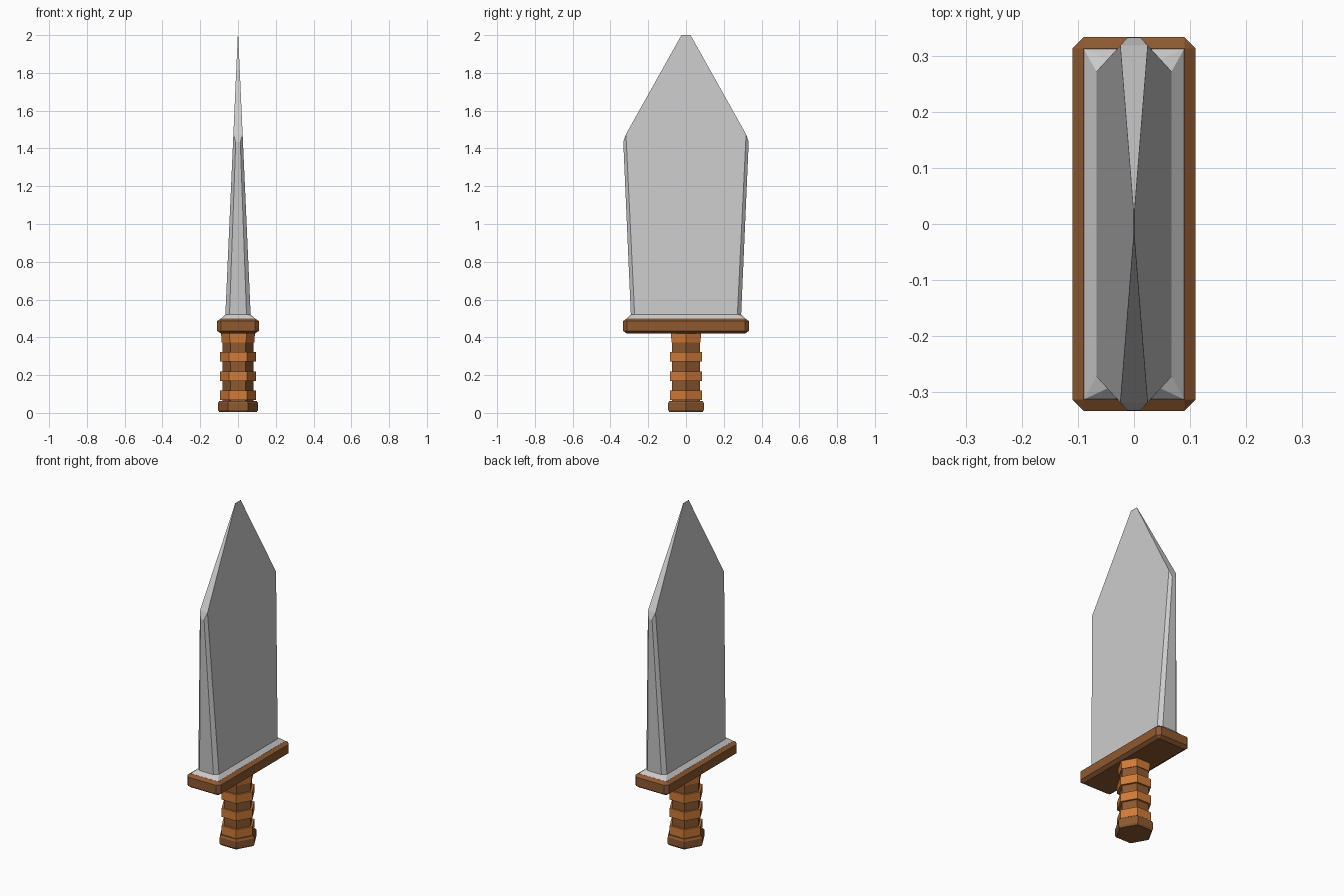
import bpy, bmesh, math

if "Cube" in bpy.data.objects:
    bpy.data.objects.remove(bpy.data.objects["Cube"])


def material(name, color):
    m = bpy.data.materials.new(name)
    m.diffuse_color = (*color, 1)
    m.use_nodes = True
    m.node_tree.nodes["Principled BSDF"].inputs["Base Color"].default_value = m.diffuse_color
    return m


brown = material("brown_leather", (0.27, 0.10, 0.03))
orange = material("orange_wrap", (0.64, 0.20, 0.04))


def finish(name, bm, mat=None):
    bmesh.ops.recalc_face_normals(bm, faces=bm.faces[:])
    mesh = bpy.data.meshes.new(name)
    bm.to_mesh(mesh)
    bm.free()
    ob = bpy.data.objects.new(name, mesh)
    bpy.context.collection.objects.link(ob)
    if mat:
        mesh.materials.append(mat)
    return ob


def mirrored_hull(name, points, mat=None):
    """Convex solid from one quarter of its corners, mirrored in x and y."""
    corners = {(sx * x, sy * y, z) for x, y, z in points for sx in (1, -1) for sy in (1, -1)}
    bm = bmesh.new()
    for co in sorted(corners):
        bm.verts.new(co)
    bmesh.ops.remove_doubles(bm, verts=bm.verts[:], dist=0.0005)
    bmesh.ops.convex_hull(bm, input=bm.verts[:])
    bmesh.ops.dissolve_limit(bm, angle_limit=math.radians(1.5), verts=bm.verts[:], edges=bm.edges[:])
    return finish(name, bm, mat)


def hex_lathe(name, profile, mat):
    """Six-sided solid through (radius, z) rings, corners on the x axis."""
    bm = bmesh.new()
    rings = [[bm.verts.new((r * math.cos(a * math.pi / 3), 1.03 * r * math.sin(a * math.pi / 3), z))
              for a in range(6)] for r, z in profile]
    for low, high in zip(rings, rings[1:]):
        for i in range(6):
            j = (i + 1) % 6
            bm.faces.new((low[i], low[j], high[j], high[i]))
    bm.faces.new(rings[0])
    bm.faces.new(rings[-1])
    return finish(name, bm, mat)


# Handle: pommel, grip core and four wrap bands
hex_lathe("pommel", [(0.099, 0.005), (0.106, 0.016), (0.106, 0.052), (0.098, 0.064)], brown)
hex_lathe("grip", [(0.082, 0.05), (0.082, 0.43)], brown)
for i in range(4):
    z = 0.067 + 0.102 * i
    r = 0.094 if i < 3 else 0.086
    hex_lathe(f"grip_band_{i + 1}", [(r, z), (r + (i == 3) * 0.004, z + 0.051)], orange)

# Guard: chamfered block
guard_corners = []
for z, inset in ((0.42, 0.02), (0.434, 0), (0.486, 0), (0.50, 0.02)):
    x, y = 0.11 - inset, 0.333 - inset
    c = 0.0 if inset else 0.02
    guard_corners += [(x - c, y, z), (x, y - c, z)]
mirrored_hull("guard", guard_corners, brown)

# Metal collar between guard and blade
mirrored_hull("collar", [(0.09, 0.313, 0.499), (0.067, 0.272, 0.521), (0.045, 0.292, 0.521)])

# Blade: widening body with chamfered edges, tapering to a thin tip
mirrored_hull("blade", [
    (0.067, 0.272, 0.52), (0.045, 0.292, 0.52),
    (0.012, 0.332, 1.435), (0.0245, 0.318, 1.475),
    (0.001, 0.024, 2.0)])
